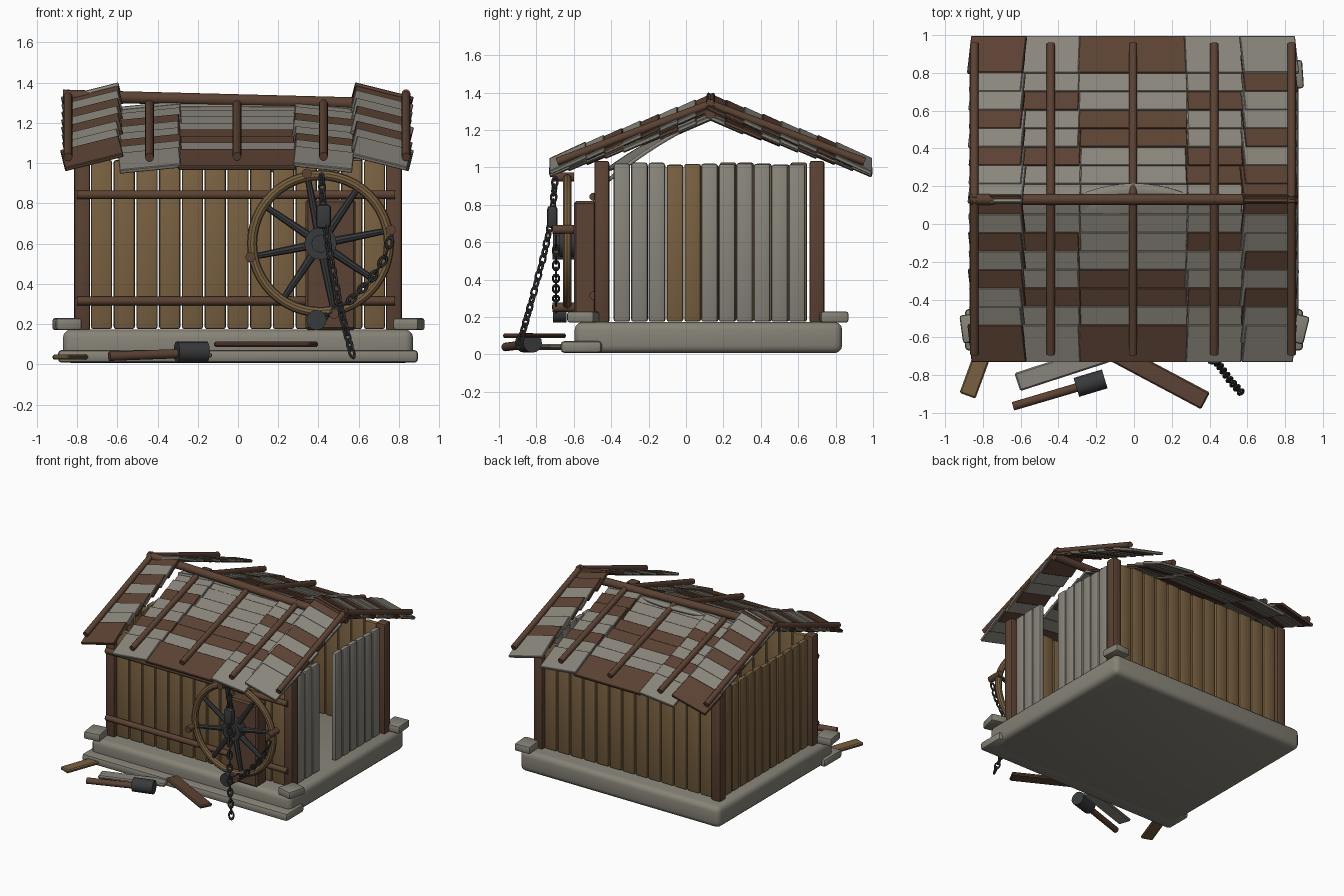
import bpy, bmesh, math, random
from mathutils import Matrix, Vector

if "Cube" in bpy.data.objects:
    bpy.data.objects.remove(bpy.data.objects["Cube"])
random.seed(4)


def material(name, rgb):
    m = bpy.data.materials.new(name)
    m.use_nodes = True
    m.diffuse_color = (*rgb, 1)
    m.node_tree.nodes["Principled BSDF"].inputs["Base Color"].default_value = (*rgb, 1)
    return m


DARK = material("dark brown wood", (0.105, 0.054, 0.033))
GOLD = material("golden brown wood", (0.19, 0.118, 0.052))
GREY = material("weathered grey wood", (0.25, 0.235, 0.2))
STONE = material("pale stone", (0.24, 0.225, 0.185))
IRON = material("dark iron", (0.04, 0.041, 0.044))


def finish(bm, name, mat):
    bmesh.ops.recalc_face_normals(bm, faces=bm.faces[:])
    mesh = bpy.data.meshes.new(name)
    bm.to_mesh(mesh)
    bm.free()
    mesh.materials.append(mat)
    ob = bpy.data.objects.new(name, mesh)
    bpy.context.collection.objects.link(ob)
    bpy.ops.object.select_all(action='DESELECT')
    ob.select_set(True)
    bpy.context.view_layer.objects.active = ob
    bpy.ops.object.shade_smooth_by_angle(angle=math.radians(35))
    return ob


def box(bm, loc, size, rot=None, bevel=0.008, seg=1):
    m = Matrix.Translation(loc) @ (rot or Matrix()) @ Matrix.Diagonal((*size, 1))
    verts = bmesh.ops.create_cube(bm, size=1, matrix=m)['verts']
    if bevel:
        edges = list({e for v in verts for e in v.link_edges})
        bmesh.ops.bevel(bm, geom=edges, offset=bevel, segments=seg,
                        profile=0.5, affect='EDGES')


def rod(bm, a, b, r, r2=None, sides=12):
    a, b = Vector(a), Vector(b)
    d = b - a
    m = Matrix.Translation((a + b) / 2) @ d.to_track_quat('Z', 'Y').to_matrix().to_4x4()
    bmesh.ops.create_cone(bm, cap_ends=True, segments=sides, radius1=r,
                          radius2=r2 or r, depth=d.length, matrix=m)


def ring(bm, m, big, small, n, k):
    loops = []
    for i in range(n):
        turn = Matrix.Rotation(math.tau * i / n, 4, 'Z')
        loops.append([bm.verts.new(m @ turn @ Vector((
            big + small * math.cos(math.tau * j / k), 0,
            small * math.sin(math.tau * j / k)))) for j in range(k)])
    for i in range(n):
        p, q = loops[i], loops[(i + 1) % n]
        for j in range(k):
            bm.faces.new((p[j], q[j], q[(j + 1) % k], p[(j + 1) % k]))


def single_box(name, mat, loc, size, angle=0, bevel=0.008, seg=1):
    bm = bmesh.new()
    box(bm, loc, size, Matrix.Rotation(math.radians(angle), 4, 'Z'), bevel, seg)
    return finish(bm, name, mat)


# Stone foundation, front step and corner stones
single_box("foundation", STONE, (0, 0.12, 0.09), (1.74, 1.43, 0.165), bevel=0.04, seg=3)
single_box("front_step", STONE, (0, -0.56, 0.04), (1.79, 0.22, 0.064), bevel=0.02, seg=2)
for name, x, y, a in (("back_left", .83, .79, 4), ("front_left", .85, -.55, -14),
                      ("front_right", -.85, -.55, 8)):
    single_box(name + "_corner_stone", STONE, (x, y, 0.2), (.13, .15, .06), a, 0.014, 2)

# Corner posts
for sx, side in ((1, "left"), (-1, "right")):
    for y, end in ((-.45, "front"), (.7, "back")):
        single_box(f"{end}_{side}_post", DARK, (.775 * sx, y, .6), (.08, .08, .87), 0, .014, 2)


# Plank walls
def plank_wall(name, mat, start, end, count, skip=()):
    bm = bmesh.new()
    start, end = Vector(start), Vector(end)
    pitch = (end - start) / count
    rot = Matrix.Rotation(math.atan2(pitch.y, pitch.x), 4, 'Z')
    for i in range(count):
        if i not in skip:
            top = 1.02 + random.uniform(-.008, .008)
            p = start + pitch * (i + .5)
            box(bm, (p.x, p.y, (top + .175) / 2),
                (pitch.length * .94, .04, top - .175), rot, .013, 2)
    finish(bm, name, mat)


plank_wall("front_wall", GOLD, (-.735, -.45, 0), (.735, -.45, 0), 13)
plank_wall("back_wall", GOLD, (-.735, .7, 0), (.735, .7, 0), 13)
plank_wall("right_wall", GOLD, (-.775, -.39, 0), (-.775, .65, 0), 11)
plank_wall("left_wall", GREY, (.775, -.39, 0), (.775, .64, 0), 11, (3, 4))

# Front rails and wheel backing block
bm = bmesh.new()
for z in (.843, .315):
    rod(bm, (-.8, -.495, z), (.78, -.495, z), .022)
finish(bm, "front_rails", DARK)
single_box("wheel_bracket", DARK, (.46, -.54, .495), (.25, .12, .65), bevel=.012)

# Roof: five sagging columns of shingles on each slope, then poles on top
RIDGE = .13
COLUMNS = (  # centre, width, eave height, sideways tilt, slope, front rows, back rows
    (-.725, .29, 1.01, .25, .385, "bggbgbgb", "bggbgbgg"),
    (-.44, .31, .98, .1, .335, "ggbggbgg", "ggbggbgg"),
    (-.005, .58, .985, 0, .33, "bgbbgggg", "bggbbggg"),
    (.425, .3, .985, -.11, .335, "ggbggbgg", "ggbggbbg"),
    (.715, .29, 1.01, -.25, .385, "ggbgbggb", "gbggbgbb"))
wood = {"g": bmesh.new(), "b": bmesh.new()}
poles = bmesh.new()
for xc, width, eave, tilt, slope, front, back in COLUMNS:
    px = xc + (0 if abs(xc) < .6 else math.copysign(.12, xc))
    for s, edge, rows in ((1, -.73, front), (-1, .995, back)):
        ex = Vector((1, 0, tilt)).normalized()
        ey = Vector((0, s, slope + .1))
        ey = (ey - ex * ey.dot(ex)).normalized()
        rot = Matrix((ex, ey, ex.cross(ey))).transposed().to_4x4()
        for k, tone in enumerate(rows):
            d = .098 * k + .1
            box(wood[tone], (xc, edge + s * d, eave + slope * d),
                (width + random.uniform(-.012, .012), .215, .022), rot, .004)
        z0 = eave + .035 + tilt * (px - xc)
        rod(poles, (px, edge + s * .04, z0 + slope * .04),
            (px, RIDGE + s * .02, z0 + slope * .86), .022)
finish(wood["g"], "grey_shingles", GREY)
finish(wood["b"], "brown_shingles", DARK)
finish(poles, "roof_poles", DARK)
bm = bmesh.new()
rod(bm, (-.87, RIDGE, 1.335), (.86, RIDGE, 1.29), .03)
finish(bm, "ridge_beam", DARK)

# Curved patch sheet over the sagging middle
bm = bmesh.new()
bmesh.ops.create_grid(bm, x_segments=16, y_segments=16, size=1)
for v in bm.verts:
    u, t = v.co.x, (1 - v.co.y) / 2
    y = .215 - .06 * u * u - .58 * t
    v.co = (.29 * u, y, .985 + .33 * min(y + .73, .86) + .025
            - .13 * t * t - .03 * u * t - .015 * u * u)
patch = finish(bm, "roof_patch", GREY)
patch.modifiers.new("thickness", 'SOLIDIFY').thickness = .02

# Wheel: rim, handles, spokes, hub
HUB = Vector((.41, -.635, .6))
face_front = Matrix.Translation(HUB) @ Matrix.Rotation(math.pi / 2, 4, 'X')
bm = bmesh.new()
ring(bm, face_front, .34, .025, 48, 10)
finish(bm, "wheel_rim", GOLD)
spokes, handles = bmesh.new(), bmesh.new()
for i in range(8):
    a = math.radians(11 + 45 * i)
    out = Vector((math.cos(a), 0, math.sin(a)))
    rod(spokes, HUB + out * .04, HUB + out * .33, .022, .015, 8)
    if i % 2 == 0:
        p = HUB + out * .355
        rod(handles, p + Vector((0, .035, 0)), p - Vector((0, .08, 0)), .025)
rod(spokes, HUB + Vector((0, .1, 0)), HUB - Vector((0, .04, 0)), .08, sides=20)
rod(spokes, HUB, HUB - Vector((0, .075, 0)), .045, sides=16)
finish(spokes, "wheel_spokes_and_hub", IRON)
finish(handles, "wheel_handles", DARK)


# Chains with alternating links
def chain(name, points, step=.043):
    bm = bmesh.new()
    pts = [Vector(p) for p in points]
    i = 0
    for a, b in zip(pts, pts[1:]):
        n = max(1, round((b - a).length / step))
        turn = (b - a).to_track_quat('X', 'Y').to_matrix().to_4x4()
        for k in range(n):
            m = (Matrix.Translation(a.lerp(b, (k + .5) / n)) @ turn
                 @ Matrix.Rotation(math.pi / 2 * (i % 2), 4, 'X')
                 @ Matrix.Diagonal((1.5, .95, 1, 1)))
            ring(bm, m, .018, .007, 10, 6)
            i += 1
    finish(bm, name, IRON)


chain("hanging_chain", ((.415, -.7, .94), (.425, -.715, .74), (.46, -.76, .53),
                        (.51, -.83, .27), (.57, -.895, .04)))
chain("rim_chain", ((.76, -.695, .63), (.73, -.695, .53), (.66, -.695, .42),
                    (.55, -.695, .31), (.4, -.695, .22)))
single_box("chain_block", IRON, (.425, -.715, .735), (.075, .055, .12), bevel=.018, seg=2)
bm = bmesh.new()
rod(bm, (.39, -.64, .22), (.39, -.71, .22), .05, sides=16)
finish(bm, "chain_anchor", IRON)

# Mallet and loose planks lying in front
bm = bmesh.new()
rod(bm, (-.64, -.965, .04), (-.25, -.85, .055), .023)
finish(bm, "mallet_handle", DARK)
bm = bmesh.new()
rod(bm, (-.305, -.865, .062), (-.155, -.82, .062), .052, sides=16)
finish(bm, "mallet_head", IRON)
single_box("loose_grey_plank", GREY, (-.38, -.76, .045), (.5, .1, .024), 18)
single_box("loose_brown_plank", DARK, (.14, -.81, .1), (.54, .1, .026), -28)
single_box("loose_golden_plank", GOLD, (-.82, -.74, .036), (.09, .36, .026), -20)
